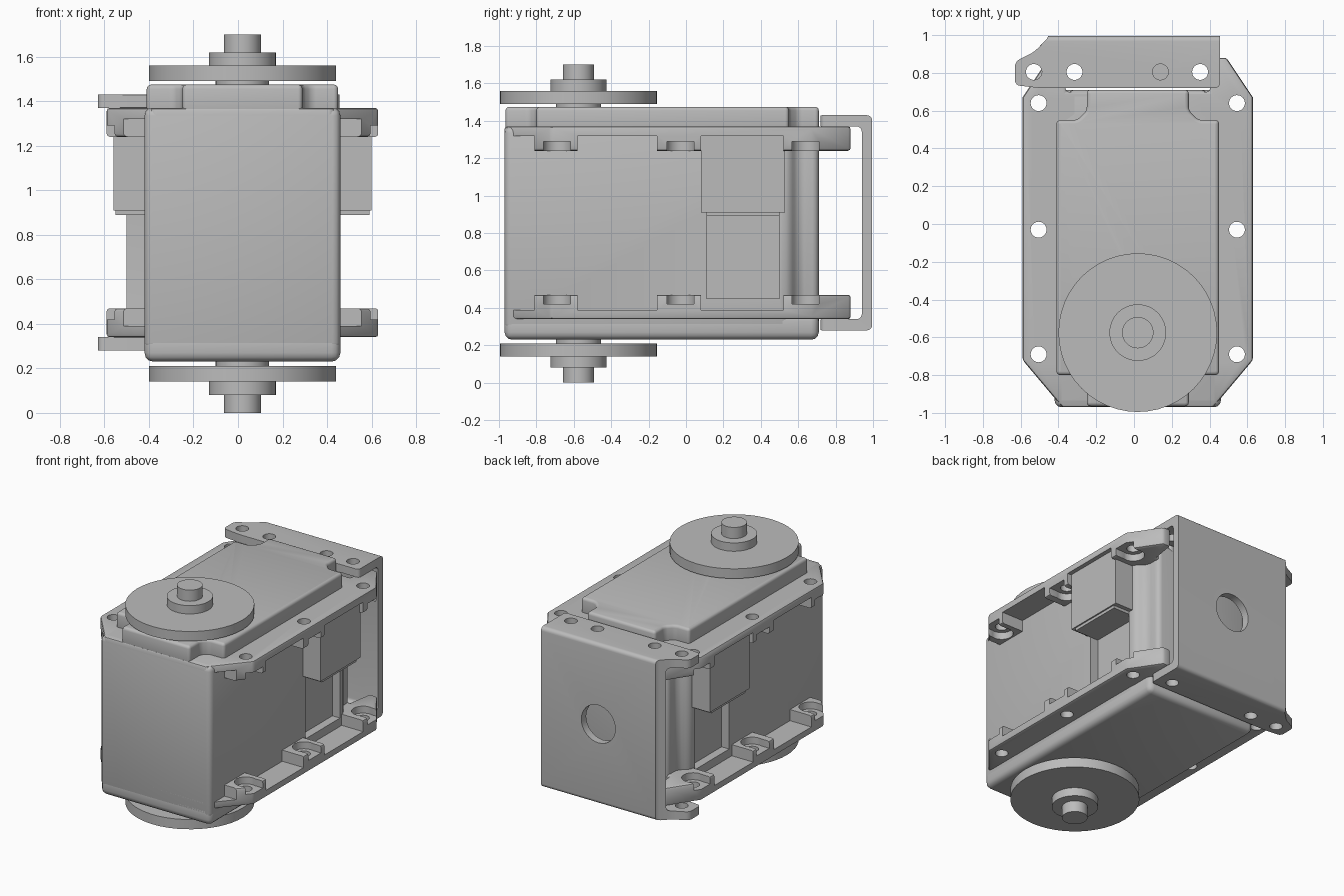
import bpy, bmesh, math
from mathutils import Matrix

if "Cube" in bpy.data.objects:
    bpy.data.objects.remove(bpy.data.objects["Cube"], do_unlink=True)

CX = 0.02            # body centre line
MID = 1.71           # sum of mirrored flange heights

grey = bpy.data.materials.new("plastic_grey")
grey.use_nodes = True
grey.diffuse_color = (0.5, 0.5, 0.5, 1)
grey.node_tree.nodes["Principled BSDF"].inputs["Base Color"].default_value = (0.5, 0.5, 0.5, 1)
parts = []


def add(name, bm, keep=True):
    bmesh.ops.recalc_face_normals(bm, faces=bm.faces)
    mesh = bpy.data.meshes.new(name)
    bm.to_mesh(mesh)
    bm.free()
    mesh.materials.append(grey)
    ob = bpy.data.objects.new(name, mesh)
    bpy.context.scene.collection.objects.link(ob)
    if keep:
        parts.append(ob)
    return ob


def apply(ob, mod):
    bpy.context.view_layer.objects.active = ob
    bpy.ops.object.modifier_apply(modifier=mod.name)


def bevel(ob, width, segments=3):
    mod = ob.modifiers.new("Bevel", 'BEVEL')
    mod.width, mod.segments = width, segments
    mod.limit_method, mod.angle_limit = 'ANGLE', math.radians(40)
    apply(ob, mod)


def cut(ob, cutter, operation='DIFFERENCE'):
    mod = ob.modifiers.new("Cut", 'BOOLEAN')
    mod.object, mod.operation, mod.solver = cutter, operation, 'EXACT'
    apply(ob, mod)
    bpy.data.objects.remove(cutter, do_unlink=True)


def prism(name, points, a, b, axis='z', corner=0, keep=True):
    """Extrude a flat outline from a to b, optionally rounding its corners."""
    bm = bmesh.new()
    place = (lambda p, t: (p[0], p[1], t)) if axis == 'z' else (lambda p, t: (t, p[0], p[1]))
    low = [bm.verts.new(place(p, a)) for p in points]
    high = [bm.verts.new(place(p, b)) for p in points]
    bm.faces.new(low)
    bm.faces.new(high)
    n = len(points)
    for i in range(n):
        j = (i + 1) % n
        bm.faces.new((low[i], low[j], high[j], high[i]))
    if corner:
        edges = [bm.edges.get((low[i], high[i])) for i in range(n)]
        bmesh.ops.bevel(bm, geom=edges, offset=corner, segments=5, profile=0.5,
                        affect='EDGES', clamp_overlap=True)
    return add(name, bm, keep)


def box(name, x, y, z, keep=True):
    outline = [(x[0], y[0]), (x[1], y[0]), (x[1], y[1]), (x[0], y[1])]
    return prism(name, outline, z[0], z[1], keep=keep)


def rod(x, y, z, radius, length, along_y=False):
    """Cylinder cutter."""
    bm = bmesh.new()
    turn = Matrix.Rotation(math.pi / 2, 4, 'X') if along_y else Matrix()
    bmesh.ops.create_cone(bm, cap_ends=True, segments=32, radius1=radius, radius2=radius,
                          depth=length, matrix=Matrix.Translation((x, y, z)) @ turn)
    return add("cutter", bm, False)


def mirrored(half):
    """Full outline from its +x half, listed from front to back."""
    return [(CX + x, y) for x, y in half] + [(CX - x, y) for x, y in reversed(half)]


# Case
core = prism("case", mirrored([(0.44, -0.97), (0.44, 0.55), (0.37, 0.6), (0.37, 0.71)]), 0.28, 1.37)
bevel(core, 0.035)
for s in (-1, 1):
    xs = sorted((CX + s * 0.38, CX + s * 0.6))
    cut(core, box("cutter", xs, (0.11, 0.5), (0.45, 0.92), False))

base = box("bottom_cover", (CX - 0.44, CX + 0.44), (-0.97, 0.71), (0.23, 0.37))
bevel(base, 0.04)

# Raised top cover with notched corners
lid = prism("top_cover", mirrored([(0.27, -0.965), (0.27, -0.84), (0.31, -0.8), (0.43, -0.8),
                                   (0.43, 0.55), (0.32, 0.55), (0.27, 0.6), (0.27, 0.71)]),
            1.33, 1.475, corner=0.02)
bevel(lid, 0.03)

# Mounting flanges with screw bosses
half = [(0.40, -0.97), (0.61, -0.72), (0.61, 0.67), (0.47, 0.88), (0.41, 0.88), (0.38, 0.70)]
for level in ("lower", "upper"):
    def span(a, b):
        return (a, b) if level == "lower" else (MID - b, MID - a)

    flange = prism(level + "_flange", mirrored(half), *span(0.34, 0.47))
    bevel(flange, 0.014, 2)
    for gap in ((-1.1, -0.81), (-0.58, -0.155), (0.08, 0.52)):
        cut(flange, box("cutter", (-1, 1), gap, span(0.39, 0.6), False))
    for s in (-1, 1):
        for y in (-0.69, -0.03, 0.64):
            x = CX + s * 0.525
            z = span(0.42, 0.6)
            cut(flange, rod(x, y, sum(z) / 2, 0.075, 0.18))
            xs = sorted((x, x + s * 0.2))
            cut(flange, box("cutter", xs, (y - 0.072, y + 0.072), z, False))
            cut(flange, rod(x, y, sum(z) / 2, 0.042, 0.6))

# Side housings
for s, side in ((-1, "right"), (1, "left")):
    xs = sorted((CX + s * 0.3, CX + s * 0.58))
    box(side + "_housing", xs, (0.08, 0.53), (0.91, 1.34))
    xs = sorted((CX + s * 0.3, CX + s * 0.57))
    box(side + "_housing_lip", xs, (0.11, 0.5), (0.89, 0.93))

# Output discs with stepped hub and pin
profile = [(0, 1.44), (0.12, 1.44), (0.12, 1.49), (0.42, 1.49), (0.42, 1.56),
           (0.15, 1.56), (0.15, 1.62), (0.083, 1.62), (0.083, 1.70), (0, 1.70)]
for name, flip in (("upper_disc", False), ("lower_disc", True)):
    bm = bmesh.new()
    ring = [bm.verts.new((CX + r, -0.575, 1.70 - z if flip else z)) for r, z in profile]
    geom = ring + [bm.edges.new(pair) for pair in zip(ring, ring[1:])]
    bmesh.ops.spin(bm, geom=geom, cent=(CX, -0.575, 0), axis=(0, 0, 1),
                   angle=math.tau, steps=48)
    bmesh.ops.remove_doubles(bm, verts=bm.verts, dist=0.0005)
    add(name, bm)

# Back bracket: bent strip trimmed to its plan outline
strip = [(0.7, 0.28), (0.995, 0.28), (0.995, 1.43), (0.7, 1.43),
         (0.7, 1.37), (0.94, 1.37), (0.94, 0.34), (0.7, 0.34)]
bracket = prism("back_bracket", strip, -0.7, 0.7, axis='x', corner=0.028)
plan = [(0.455, 1.04), (-0.45, 1.04), (-0.45, 0.99), (-0.53, 0.91), (-0.63, 0.86),
        (-0.63, 0.735), (-0.5, 0.72), (0.455, 0.72)]
cut(bracket, prism("cutter", plan, 0, 2, corner=0.025, keep=False), 'INTERSECT')
for x in (-0.53, -0.315, 0.35):
    cut(bracket, rod(x, 0.805, 0.85, 0.042, 2))
cut(bracket, rod(0.14, 0.805, 1.4, 0.042, 0.2))
cut(bracket, rod(0, 0.97, 0.855, 0.135, 0.3, along_y=True))

# Smooth shading with sharp edges kept
bpy.ops.object.select_all(action='DESELECT')
for ob in parts:
    ob.select_set(True)
bpy.context.view_layer.objects.active = parts[0]
bpy.ops.object.shade_smooth_by_angle(angle=math.radians(35))
